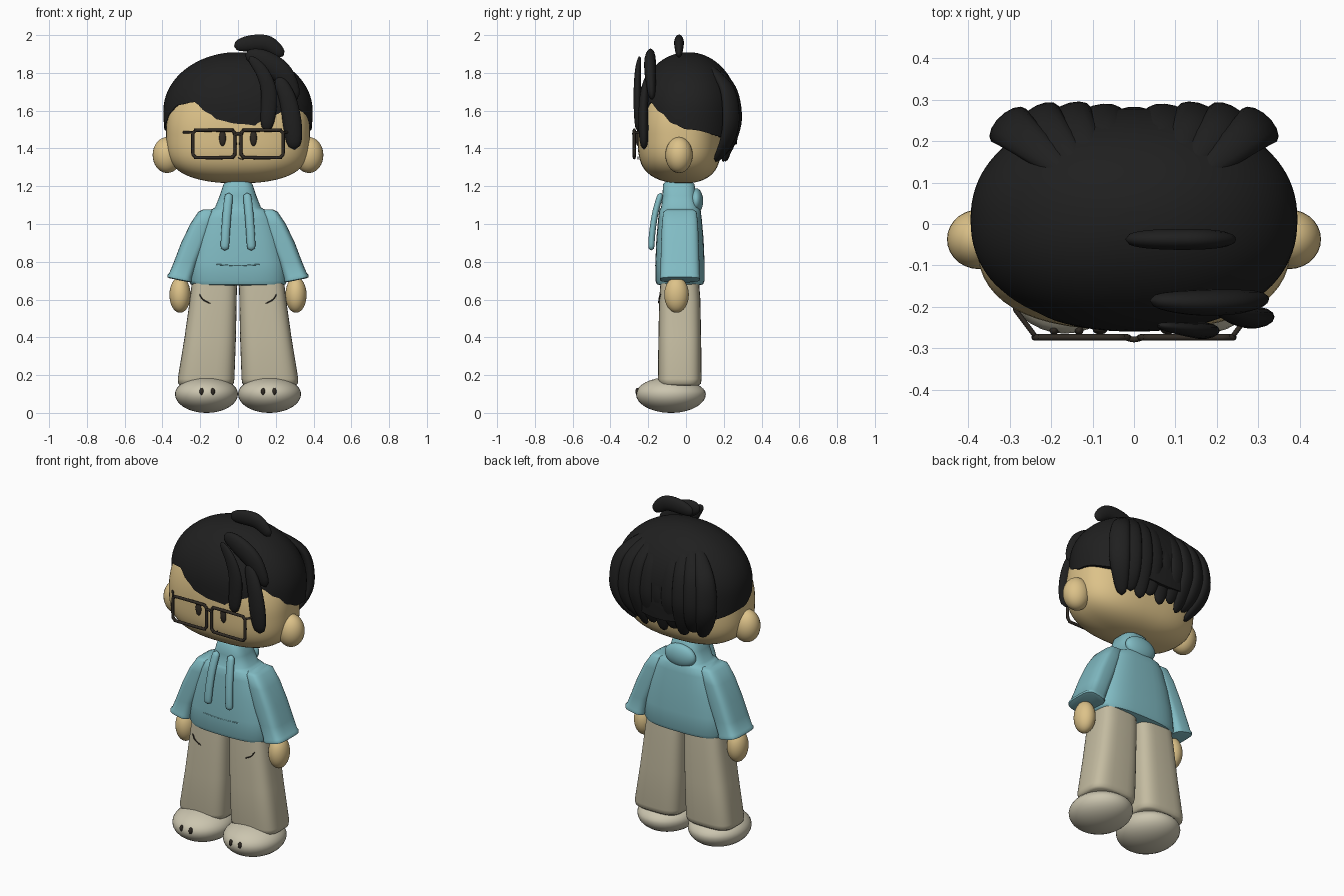
import bpy, bmesh, math
from mathutils import Vector

if "Cube" in bpy.data.objects:
    bpy.data.objects.remove(bpy.data.objects["Cube"])

def material(name, r, g, b):
    m = bpy.data.materials.new(name)
    m.diffuse_color = (r, g, b, 1)
    m.use_nodes = True
    m.node_tree.nodes["Principled BSDF"].inputs["Base Color"].default_value = m.diffuse_color
    return m

SKIN = material("skin", 0.72, 0.54, 0.25)
HAIR = material("black_hair", 0.014, 0.014, 0.014)
TEAL = material("teal_fabric", 0.22, 0.50, 0.55)
PANTS = material("beige_fabric", 0.55, 0.50, 0.355)
SHOE = material("pale_shoe", 0.60, 0.56, 0.43)
DARK = material("dark_trim", 0.03, 0.024, 0.018)

def mesh_from_rings(name, rings, mat, caps=True, closed=False, angle=50):
    """Skin a list of equally sized point rings."""
    bm = bmesh.new()
    vs = [[bm.verts.new(p) for p in ring] for ring in rings]
    n, k = len(rings[0]), len(rings)
    for i in range(k if closed else k - 1):
        a, b = vs[i], vs[(i + 1) % k]
        for j in range(n):
            bm.faces.new((a[j], a[(j + 1) % n], b[(j + 1) % n], b[j]))
    if caps and not closed:
        bm.faces.new(vs[0])
        bm.faces.new(vs[-1])
    bmesh.ops.recalc_face_normals(bm, faces=bm.faces)
    me = bpy.data.meshes.new(name)
    bm.to_mesh(me)
    bm.free()
    me.materials.append(mat)
    ob = bpy.data.objects.new(name, me)
    bpy.context.collection.objects.link(ob)
    bpy.ops.object.select_all(action='DESELECT')
    ob.select_set(True)
    bpy.context.view_layer.objects.active = ob
    bpy.ops.object.shade_smooth_by_angle(angle=math.radians(angle))
    return ob

def super_xy(a, n):
    c, s = math.cos(a), math.sin(a)
    return (math.copysign(abs(c) ** (2 / n), c), math.copysign(abs(s) ** (2 / n), s))

def loft(name, rows, mat, n=2.0, seg=40, angle=50):
    """Rows are (z, cx, cy, rx, ry) with an optional own exponent."""
    rings = []
    for z, cx, cy, rx, ry, *own in rows:
        ring = []
        for j in range(seg):
            x, y = super_xy(math.tau * j / seg, own[0] if own else n)
            ring.append((cx + rx * x, cy + ry * y, z))
        rings.append(ring)
    return mesh_from_rings(name, rings, mat, angle=angle)

def ball(name, c, r, mat, seg=28):
    rows = []
    for i in range(17):
        p = math.pi * (0.02 + 0.96 * i / 16) - math.pi / 2
        k = math.cos(p)
        rows.append((c[2] + r[2] * math.sin(p), c[0], c[1], r[0] * k, r[1] * k))
    return loft(name, rows, mat, seg=seg)

def spline(pts, steps, closed=False):
    P = [Vector(p) for p in pts]
    n = len(P)
    get = (lambda i: P[i % n]) if closed else (lambda i: P[min(max(i, 0), n - 1)])
    out = []
    for i in range(n if closed else n - 1):
        a, b, c, d = get(i - 1), get(i), get(i + 1), get(i + 2)
        for s in range(steps):
            t = s / steps
            out.append(0.5 * (2 * b + (c - a) * t + (2 * a - 5 * b + 4 * c - d) * t * t
                              + (3 * b - a - 3 * c + d) * t ** 3))
    return out if closed else out + [P[-1]]

def sweep(name, pts, normal, w, d, mat, blunt=0.5, steps=6, seg=14, closed=False, start=1.0):
    """Flattened tube along a path with rounded ends; start scales the first end."""
    path = spline(pts, steps, closed)
    n, rings = len(path), []
    for i, p in enumerate(path):
        prev = path[i - 1] if (closed or i) else p
        nxt = path[(i + 1) % n] if closed else path[min(i + 1, n - 1)]
        t = (nxt - prev).normalized()
        side = t.cross(Vector(normal)).normalized()
        out = side.cross(t)
        u = 2 * i / (n - 1) - 1
        k = 1 if closed else max(1 - abs(u) ** (1 / (1 - blunt)), 0.004) ** 0.5
        k *= start + (1 - start) * (u + 1) / 2
        rings.append([p + side * (w * k * math.cos(math.tau * j / seg))
                      + out * (d * k * math.sin(math.tau * j / seg)) for j in range(seg)])
    return mesh_from_rings(name, rings, mat, closed=closed, angle=70)

# Head: flat-bottomed rounded form
rows = []
for i in range(37):
    p = math.pi * (0.01 + 0.98 * i / 36) - math.pi / 2
    s = math.sin(p)
    z = 1.5 + s * (0.285 if s < 0 else 0.38)
    k = (1 - s ** 4) ** 0.45 if s < 0 else math.cos(p)
    rows.append((z, 0, -0.034 + 0.02 * (1 - k), 0.38 * k, 0.222 * k, 2.6 - 0.5 * max(s, 0)))
loft("head", rows, SKIN, seg=56)

# Hair cap: shell ending at a wavy hairline given by angle
LINE = [(0, 1.50), (45, 1.46), (90, 1.42), (135, 1.46), (180, 1.50), (196, 1.54),
        (206, 1.59), (218, 1.63), (236, 1.645), (248, 1.59), (257, 1.55), (270, 1.53),
        (290, 1.515), (302, 1.56), (314, 1.645), (330, 1.59), (345, 1.53), (360, 1.50)]

def hairline(deg):
    for (a, za), (b, zb) in zip(LINE, LINE[1:]):
        if a <= deg <= b:
            t = (deg - a) / (b - a)
            return za + (zb - za) * t * t * (3 - 2 * t)

def hair_point(deg, z, off=0.0):
    u = (z - 1.6) / (0.31 if z > 1.6 else 0.62)
    k = math.sqrt(max(1 - u * u, 0.0001))
    x, y = super_xy(math.radians(deg), 2.2)
    return Vector(((0.395 + off) * k * x, 0.010 + (0.27 + off) * k * y, z))

rings = []
for i in range(25):
    ring = []
    for j in range(96):
        deg = 360 * j / 96
        low = hairline(deg)
        z = low + (1.909 - low) * math.sin(math.pi / 2 * (1 - i / 24))
        ring.append(hair_point(deg, z))
    rings.append(ring)
rings.append([Vector((p.x * 0.9, p.y * 0.88, p.z + 0.005)) for p in rings[-1]])
mesh_from_rings("hair_cap", rings, HAIR, angle=60)

# Hanging locks around the back of the head, splayed at the corners
for i in range(9):
    a = 47 + 86 * i / 8
    splay = -0.026 + 0.06 * (abs(i - 4) / 4) ** 1.3
    tip = 1.33 + 0.03 * (i % 2)
    pts = [hair_point(a, 1.84, -0.035), hair_point(a, 1.72, splay - 0.008),
           hair_point(a, 1.57, splay), hair_point(a, 1.45, splay - 0.016),
           hair_point(a, tip, -0.05)]
    nrm = (math.cos(math.radians(a)), math.sin(math.radians(a)), 0)
    sweep("back_lock_%d" % (i + 1), pts, nrm, 0.058, 0.03, HAIR)

# Fringe locks and top tuft
F = (0, -1, 0)
sweep("fringe_upper", [(0.04, -0.185, 1.90), (0.14, -0.19, 1.865), (0.24, -0.188, 1.79),
                       (0.31, -0.18, 1.66)], F, 0.058, 0.032, HAIR)
sweep("fringe_center", [(0.06, -0.245, 1.885), (0.13, -0.255, 1.80), (0.165, -0.258, 1.68),
                        (0.15, -0.255, 1.49)], F, 0.05, 0.024, HAIR, blunt=0.7, start=0.55)
sweep("fringe_side", [(0.21, -0.205, 1.78), (0.26, -0.222, 1.67), (0.285, -0.226, 1.55),
                      (0.30, -0.222, 1.395)], F, 0.056, 0.03, HAIR, blunt=0.7, start=0.7)
sweep("top_tuft", [(-0.02, -0.037, 1.94), (0.07, -0.037, 1.957), (0.16, -0.037, 1.952),
                   (0.24, -0.037, 1.89)], F, 0.044, 0.026, HAIR, blunt=0.6)

# Sweater body with tapered collar, hood roll at the back
C = -0.032
loft("sweater_body", [(0.675, 0, C, 0.22, 0.10), (0.68, 0, C, 0.25, 0.122),
     (0.70, 0, C, 0.262, 0.13), (0.80, 0, C, 0.25, 0.13), (0.92, 0, C, 0.225, 0.125),
     (1.03, 0, C, 0.19, 0.115), (1.07, 0, C, 0.165, 0.11), (1.08, 0, C, 0.135, 0.105),
     (1.087, 0, C, 0.122, 0.10), (1.15, 0, C - 0.003, 0.097, 0.09),
     (1.21, 0, C - 0.006, 0.077, 0.083), (1.225, 0, C - 0.006, 0.06, 0.07)], TEAL, n=3)
ball("hood", (0, 0.053, 1.122), (0.10, 0.038, 0.067), TEAL)
sweep("pocket_seam", [(-0.12, -0.159, 0.786), (0, -0.161, 0.780), (0.12, -0.159, 0.786)],
      F, 0.003, 0.003, TEAL, blunt=0.9, seg=6)

for s, side in ((-1, "left"), (1, "right")):
    # Sleeve with slanted hem, and hand
    sleeve = loft("sleeve_" + side, [(z, s * x, C, rx, ry) for z, x, rx, ry in (
        (1.077, 0.155, 0.03, 0.07), (1.065, 0.165, 0.045, 0.088), (1.0, 0.195, 0.058, 0.096),
        (0.90, 0.235, 0.066, 0.10), (0.80, 0.275, 0.064, 0.103), (0.727, 0.303, 0.062, 0.104),
        (0.718, 0.307, 0.067, 0.107), (0.706, 0.309, 0.065, 0.105),
        (0.702, 0.308, 0.052, 0.092))], TEAL, n=3.6)
    for v in sleeve.data.vertices:
        if v.co.z < 0.75:
            v.co.z += 0.2 * (abs(v.co.x) - 0.31)
    ball("hand_" + side, (s * 0.307, -0.05, 0.625), (0.056, 0.065, 0.095), SKIN)
    # Drawstring
    sweep("drawstring_" + side, [(s * 0.047, -0.132, 1.165), (s * 0.058, -0.162, 1.06),
          (s * 0.066, -0.179, 0.95), (s * 0.071, -0.184, 0.86)],
          F, 0.023, 0.017, TEAL, blunt=0.9)
    # Trouser leg with crease mark
    loft("leg_" + side, [(z, s * x, C - 0.001, rx, ry) for z, x, rx, ry in (
        (0.145, 0.17, 0.135, 0.10), (0.155, 0.17, 0.147, 0.112), (0.18, 0.169, 0.15, 0.116),
        (0.40, 0.147, 0.136, 0.113), (0.60, 0.131, 0.124, 0.109),
        (0.72, 0.123, 0.118, 0.10))], PANTS, n=3.4)
    sweep("pocket_crease_" + side, [(s * 0.205, -0.135, 0.63), (s * 0.185, -0.141, 0.60),
          (s * 0.145, -0.143, 0.578)], F, 0.003, 0.005, DARK, blunt=0.8, seg=8)
    # Shoe: domed toe, lower heel
    shoe = ball("shoe_" + side, (s * 0.167, -0.08, 0.1), (0.167, 0.185, 0.1), SHOE, 36)
    for v in shoe.data.vertices:
        if v.co.z > 0.1:
            v.co.z = 0.1 + (v.co.z - 0.1) * (0.9 - 0.9 * max(v.co.y + 0.08, 0))
    for x in (0.133, 0.193):
        ball("shoe_stud_" + side, (s * x, -0.257 + 0.3 * (x - 0.163) ** 2, 0.113),
             (0.011, 0.012, 0.019), DARK, 14)
    # Ear and eye
    ball("ear_" + side, (s * 0.375, -0.037, 1.365), (0.077, 0.072, 0.095), SKIN)
    ball("eye_" + side, (s * 0.082, -0.255, 1.455), (0.018, 0.012, 0.042), DARK, 16)
    # Glasses rim and temple arm
    rim = []
    for cx, cz, a0 in ((0.213, 1.471, 0), (0.042, 1.471, 90), (0.042, 1.378, 180), (0.213, 1.378, 270)):
        for k in range(4):
            a = math.radians(a0 + 30 * k)
            rim.append((s * (cx + 0.026 * math.cos(a)), -0.274, cz + 0.026 * math.sin(a)))
    sweep("glasses_rim_" + side, rim, F, 0.009, 0.008, DARK, steps=2, seg=8, closed=True)
    sweep("glasses_arm_" + side, [(s * 0.238, -0.272, 1.484), (s * 0.262, -0.24, 1.486),
          (s * 0.292, -0.20, 1.486)], (0, 0, 1), 0.006, 0.007, DARK, blunt=0.9, seg=8)

sweep("glasses_bridge", [(-0.022, -0.274, 1.468), (0, -0.279, 1.478), (0.022, -0.274, 1.468)],
      F, 0.008, 0.007, DARK, blunt=0.9, seg=8)
sweep("mouth", [(0.0, -0.255, 1.352), (0.025, -0.255, 1.342), (0.048, -0.254, 1.358)],
      F, 0.002, 0.003, DARK, blunt=0.8, seg=6)
